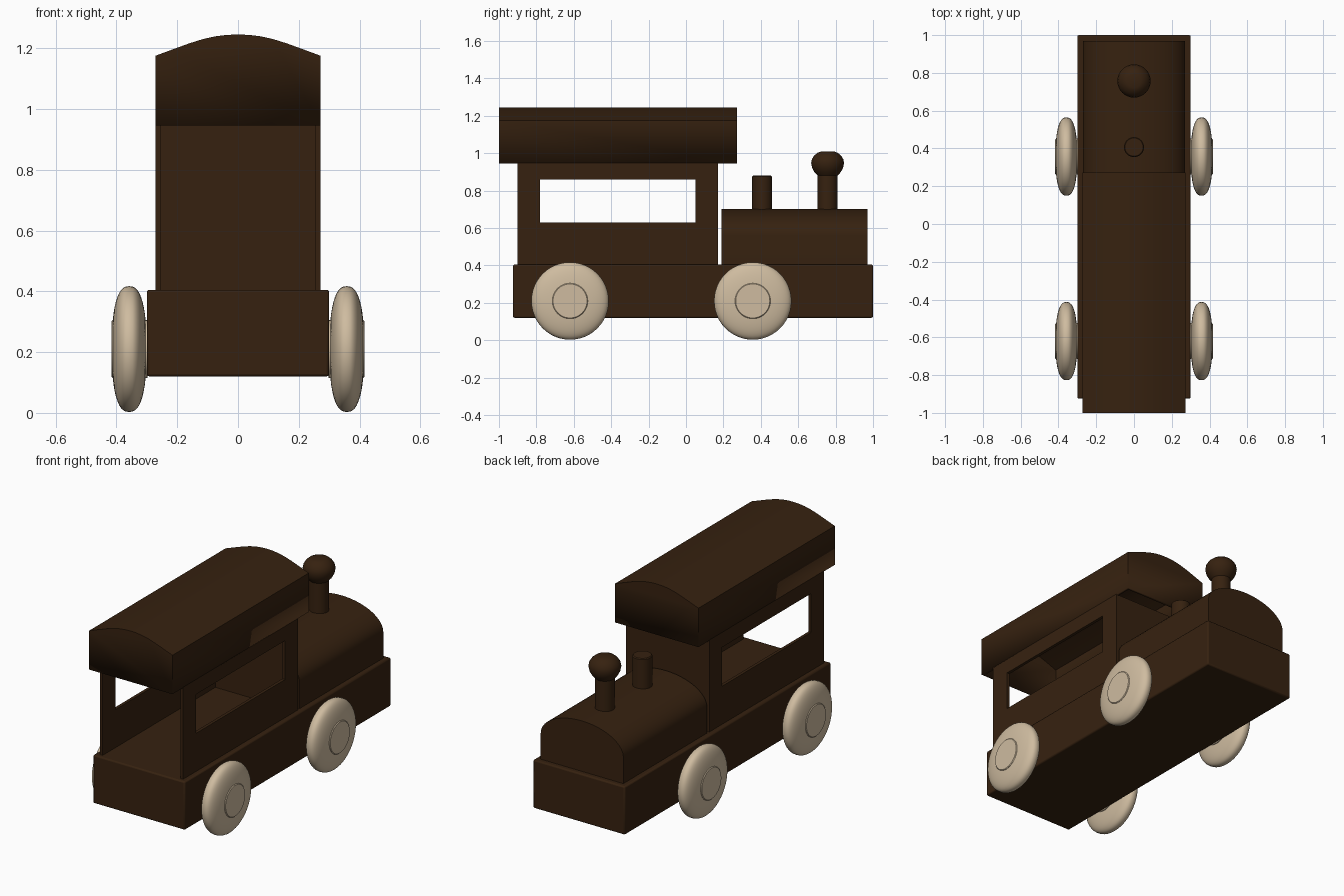
import bpy, bmesh, math

if "Cube" in bpy.data.objects:
    bpy.data.objects.remove(bpy.data.objects["Cube"])


def material(name, rgb):
    m = bpy.data.materials.new(name)
    m.diffuse_color = (*rgb, 1)
    m.use_nodes = True
    m.node_tree.nodes["Principled BSDF"].inputs["Base Color"].default_value = m.diffuse_color
    return m


BROWN = material("dark_wood", (0.037, 0.0155, 0.005))
CREAM = material("pale_wood", (0.62, 0.50, 0.35))


def finish(name, bm, mat, angle=35):
    mesh = bpy.data.meshes.new(name)
    bm.to_mesh(mesh)
    bm.free()
    mesh.materials.append(mat)
    ob = bpy.data.objects.new(name, mesh)
    bpy.context.collection.objects.link(ob)
    bpy.ops.object.select_all(action='DESELECT')
    bpy.context.view_layer.objects.active = ob
    ob.select_set(True)
    bpy.ops.object.shade_smooth_by_angle(angle=math.radians(angle))
    return ob


def extrude_profile(name, pts, y0, y1, mat, open_bottom=False):
    """Closed (x, z) outline swept along y; the last edge is the bottom."""
    bm = bmesh.new()
    a = [bm.verts.new((x, y0, z)) for x, z in pts]
    b = [bm.verts.new((x, y1, z)) for x, z in pts]
    bm.faces.new(a)
    bm.faces.new(b)
    n = len(pts)
    for i in range(n):
        j = (i + 1) % n
        bottom = bm.faces.new((a[i], a[j], b[j], b[i]))
    bmesh.ops.recalc_face_normals(bm, faces=bm.faces)
    if open_bottom:
        bmesh.ops.delete(bm, geom=[bottom], context='FACES_ONLY')
    return finish(name, bm, mat)


def box(name, x0, x1, y0, y1, z0, z1, mat, bevel=0):
    ob = extrude_profile(name, [(x0, z0), (x0, z1), (x1, z1), (x1, z0)], y0, y1, mat)
    if bevel:
        mod = ob.modifiers.new("bevel", 'BEVEL')
        mod.width, mod.segments = bevel, 2
    return ob


def lathe(name, profile, centre, mat, axis='Z', side=1, steps=48):
    """Spin (radius, height) points about z, or about x for wheels."""
    bm = bmesh.new()
    rings = []
    for r, h in profile:
        ring = []
        for k in range(steps):
            t = 2 * math.pi * k / steps
            u, v = r * math.cos(t), r * math.sin(t)
            p = (u, v, h) if axis == 'Z' else (side * h, u, v)
            ring.append(bm.verts.new([p[i] + centre[i] for i in range(3)]))
        rings.append(ring)
    for lo, hi in zip(rings, rings[1:]):
        for k in range(steps):
            j = (k + 1) % steps
            bm.faces.new((lo[k], lo[j], hi[j], hi[k]))
    bm.faces.new(rings[0])
    bm.faces.new(rings[-1])
    bmesh.ops.recalc_face_normals(bm, faces=bm.faces)
    return finish(name, bm, mat)


def window_wall(name, x0, x1, outer, inner, mat):
    """Upright plate with one rectangular hole; rectangles are y0, y1, z0, z1."""
    bm = bmesh.new()

    def loop(x, r):
        return [bm.verts.new((x, r[a], r[b])) for a, b in ((0, 2), (1, 2), (1, 3), (0, 3))]
    o0, i0, o1, i1 = loop(x0, outer), loop(x0, inner), loop(x1, outer), loop(x1, inner)
    for p, q in ((o0, i0), (i0, i1), (i1, o1), (o1, o0)):
        for k in range(4):
            j = (k + 1) % 4
            bm.faces.new((p[k], p[j], q[j], q[k]))
    bmesh.ops.recalc_face_normals(bm, faces=bm.faces)
    return finish(name, bm, mat)


# chassis block
box("chassis", -0.30, 0.30, -0.925, 1.0, 0.12, 0.405, BROWN, 0.008)

# cabin: two side walls with windows and a solid wall behind the boiler, open at -y
W = 0.018
for side, label in ((1, "right"), (-1, "left")):
    xs = sorted((side * 0.272, side * (0.272 - W)))
    window_wall("cabin_wall_" + label, xs[0], xs[1],
                (-0.90, 0.17, 0.40, 0.948), (-0.78, 0.052, 0.63, 0.86), BROWN)
box("cabin_front_wall", -0.272 + W, 0.272 - W, 0.17 - W, 0.17, 0.40, 0.948, BROWN)

# hollow curved roof
half = [(0.272, 0.945), (0.272, 1.175), (0.215, 1.196), (0.16, 1.216), (0.115, 1.230),
        (0.075, 1.239), (0.037, 1.2437)]
outline = [(-x, z) for x, z in half] + [(0, 1.245)] + half[::-1]
roof = extrude_profile("roof", outline, -1.0, 0.272, BROWN, open_bottom=True)
shell = roof.modifiers.new("shell", 'SOLIDIFY')
shell.thickness, shell.offset, shell.use_even_offset = 0.016, -1, True

# boiler with arched top
N = 28
arch = [(-0.27 * math.cos(math.pi * k / N), 0.56 + 0.143 * math.sin(math.pi * k / N))
        for k in range(N + 1)]
extrude_profile("boiler", [(-0.27, 0.40)] + arch + [(0.27, 0.40)], 0.19, 0.97, BROWN)

# chimney with a bulbous cap, and plain steam dome
lathe("chimney", [(0.053, 0.66), (0.053, 0.88), (0.070, 0.898), (0.083, 0.922), (0.088, 0.948),
                  (0.084, 0.968), (0.072, 0.987), (0.054, 1.002), (0.036, 1.009)],
      (0, 0.757, 0), BROWN)
lathe("steam_dome", [(0.053, 0.66), (0.053, 0.875), (0.048, 0.88)], (0, 0.407, 0), BROWN)

# rounded wheels with flat hub discs
M, P = 24, 2 / 2.5
tyre = []
for k in range(1, M):
    t = math.pi * k / M
    c = math.cos(t)
    tyre.append((0.207 * math.sin(t) ** P, -math.copysign(abs(c) ** P, c) * 0.0575))
for side, label in ((1, "right"), (-1, "left")):
    for y, end in ((-0.62, "rear"), (0.357, "front")):
        c = (side * 0.358, y, 0.21)
        lathe(f"wheel_{end}_{label}", tyre, c, CREAM, 'X', side)
        lathe(f"hub_{end}_{label}", [(0.095, -0.06), (0.095, 0.055), (0.091, 0.059)],
              c, CREAM, 'X', side)
